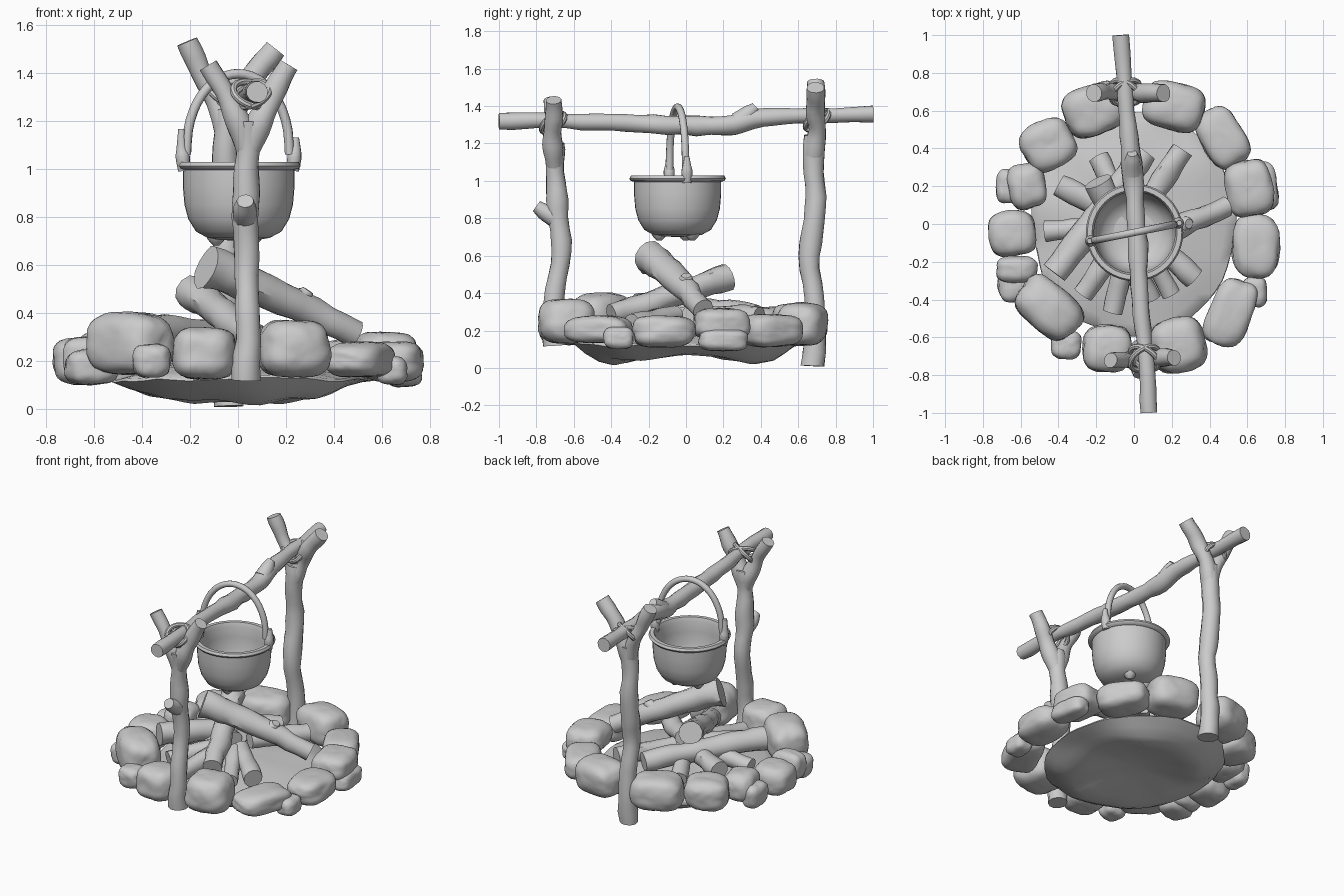
import bpy, bmesh, math
from mathutils import Vector, Matrix, noise

if "Cube" in bpy.data.objects:
    bpy.data.objects.remove(bpy.data.objects["Cube"])

grey = bpy.data.materials.new("stone grey")
grey.diffuse_color = (0.6, 0.6, 0.6, 1)
grey.use_nodes = True
grey.node_tree.nodes["Principled BSDF"].inputs["Base Color"].default_value = grey.diffuse_color


def finish(name, bm, angle=40):
    bmesh.ops.recalc_face_normals(bm, faces=bm.faces)
    me = bpy.data.meshes.new(name)
    bm.to_mesh(me)
    bm.free()
    ob = bpy.data.objects.new(name, me)
    bpy.context.collection.objects.link(ob)
    me.materials.append(grey)
    bpy.ops.object.select_all(action='DESELECT')
    bpy.context.view_layer.objects.active = ob
    ob.select_set(True)
    bpy.ops.object.shade_smooth_by_angle(angle=math.radians(angle))
    return ob


def smooth_path(pts, sub):
    """Catmull-Rom resampling of (x, y, z, radius) points."""
    p = [Vector(q) for q in pts]
    p = [2 * p[0] - p[1]] + p + [2 * p[-1] - p[-2]]
    out = []
    for i in range(1, len(p) - 2):
        a, b, c, d = p[i - 1:i + 3]
        for k in range(sub):
            t = k / sub
            out.append(0.5 * (2 * b + (c - a) * t + (2 * a - 5 * b + 4 * c - d) * t * t
                              + (3 * b - a - 3 * c + d) * t ** 3))
    return out + [p[-2]]


def tube(bm, pts, sides=12, sub=4, rough=0.0, closed=False):
    """Sweep a slightly uneven round section along a path."""
    path = smooth_path(pts, sub)
    if closed:
        path = path[:-1]
    n, rings, ref = len(path), [], None
    for i, q in enumerate(path):
        a, b = (path[i - 1], path[(i + 1) % n]) if closed else (path[max(i - 1, 0)], path[min(i + 1, n - 1)])
        t = (b.xyz - a.xyz).normalized()
        if ref is None:
            ref = t.orthogonal()
        ref = (ref - t * ref.dot(t)).normalized()
        side = t.cross(ref)
        ring = []
        for k in range(sides):
            g = 2 * math.pi * k / sides
            d = ref * math.cos(g) + side * math.sin(g)
            v = q.xyz + d * q.w
            ring.append(bm.verts.new(v + d * q.w * rough * noise.noise(v * 9)))
        rings.append(ring)
    for i in range(n if closed else n - 1):
        r, s = rings[i], rings[(i + 1) % n]
        for k in range(sides):
            bm.faces.new((r[k], r[(k + 1) % sides], s[(k + 1) % sides], s[k]))
    if not closed:
        bm.faces.new(rings[0])
        bm.faces.new(rings[-1])


def branches(name, *paths, rough=0.25):
    bm = bmesh.new()
    for p in paths:
        tube(bm, p, rough=rough)
    return finish(name, bm)


def lathe(prof, steps):
    bm = bmesh.new()
    vs = [bm.verts.new((r, 0, z)) for r, z in prof]
    es = [bm.edges.new(e) for e in zip(vs, vs[1:])]
    bmesh.ops.spin(bm, geom=vs + es, cent=(0, 0, 0), axis=(0, 0, 1), angle=2 * math.pi, steps=steps)
    bmesh.ops.remove_doubles(bm, verts=bm.verts, dist=.0005)
    return bm


# forked posts, each with two branches and a knot
branches("front_post",
         [(.035, -.70, .12, .062), (.04, -.71, .35, .052), (.035, -.665, .62, .052), (.03, -.69, .85, .058),
          (.04, -.70, 1.05, .055), (.045, -.71, 1.2, .055)],
         [(.04, -.70, 1.06, .05), (.0, -.715, 1.2, .05), (-.06, -.72, 1.32, .043), (-.125, -.72, 1.43, .04)],
         [(.04, -.70, 1.06, .05), (.09, -.715, 1.2, .052), (.15, -.71, 1.32, .05), (.215, -.71, 1.43, .043)],
         [(.03, -.69, .79, .05), (.03, -.75, .83, .048), (.03, -.80, .865, .034)])
branches("back_post",
         [(-.035, .68, .01, .063), (-.04, .69, .3, .055), (-.045, .66, .6, .055), (-.05, .69, .85, .058),
          (-.05, .68, 1.1, .052), (-.04, .69, 1.24, .055)],
         [(-.045, .68, 1.13, .048), (-.09, .70, 1.27, .045), (-.15, .70, 1.39, .045), (-.21, .695, 1.53, .046)],
         [(-.045, .68, 1.13, .048), (.0, .70, 1.27, .05), (.07, .69, 1.39, .05), (.155, .69, 1.5, .048)])

# crossbar with a knot
branches("crossbar",
         [(.08, -1.0, 1.32, .045), (.065, -.72, 1.32, .043), (.03, -.4, 1.315, .044), (.02, -.1, 1.30, .052),
          (.0, .2, 1.295, .053), (-.02, .36, 1.335, .058), (-.04, .6, 1.345, .042), (-.07, 1.0, 1.355, .045)],
         [(-.01, .27, 1.32, .052), (-.01, .34, 1.365, .045), (-.01, .375, 1.395, .028)])


# rope lashings: two crossed slanting loops at each fork
def rope(name, c, r):
    bm = bmesh.new()
    for tilt in (.6, -.6):
        m = Matrix.Translation(c) @ Matrix.Rotation(tilt, 4, 'Z') @ Matrix.Rotation(-.75, 4, 'X')
        ring = [m @ Vector((r * 1.2 * math.cos(a), 0, r * math.sin(a)))
                for a in [i * math.pi / 6 for i in range(13)]]
        tube(bm, [(*p, .015) for p in ring], sides=8, sub=2, closed=True)
    finish(name, bm)


rope("front_lashing", (.055, -.71, 1.31), .07)
rope("back_lashing", (-.045, .70, 1.325), .07)

# hollow cooking pot turned from a profile
bm = lathe([(0, .70), (.08, .703), (.13, .712), (.178, .738), (.21, .79), (.226, .85), (.233, .93), (.233, .995),
            (.25, 1.0), (.258, 1.012), (.25, 1.028), (.225, 1.028), (.215, 1.0), (.214, .93), (.207, .85),
            (.19, .795), (.16, .755), (.11, .73), (0, .72)], 40)
bmesh.ops.translate(bm, verts=bm.verts, vec=(.003, -.045, 0))
finish("pot", bm, 50)

# three stub feet
bm = bmesh.new()
for a in (.9, 2.7, 4.9):
    x, y = .1 * math.cos(a), -.045 + .1 * math.sin(a)
    tube(bm, [(x, y, .73, .05), (x, y, .70, .032), (x, y, .68, .012)], sides=10)
finish("pot_feet", bm)

# lugs and arched handle, turned slightly about z
bm = bmesh.new()
for x, y, top in ((-.235, -.09, 1.165), (.24, .005, 1.13)):
    tube(bm, [(x * .96, y, .99, .024), (x * .98, y, 1.05, .03), (x, y, 1.09, .021), (x, y, top, .014)], sides=10)
finish("handle_lugs", bm)
bm = bmesh.new()
arch = []
for i in range(13):
    a = math.pi * (1 - i / 12)
    x = .215 * math.cos(a)
    arch.append((x, -.045 + .2 * x, 1.06 + .335 * math.sin(a) ** .9, .02))
tube(bm, arch, sides=10, sub=2)
finish("pot_handle", bm)


# ring of blocky stones: x, y, half width, half depth, z low, z high, turn
def stone(i, x, y, sx, sy, z0, z1, turn):
    bm = bmesh.new()
    bmesh.ops.create_icosphere(bm, subdivisions=4, radius=1)
    off = Vector((i * 7.3, i * 2.1, 0))
    rot = Matrix.Rotation(math.radians(turn), 3, 'Z')
    for v in bm.verts:
        p = v.co.copy()
        p /= sum(abs(c) ** 3.2 for c in p) ** (1 / 3.2)
        p *= .99 + .08 * noise.noise(v.co * 1.3 + off) + .03 * noise.noise(v.co * 4 + off)
        p = rot @ Vector((p.x * sx, p.y * sy, 0)) + Vector((0, 0, p.z * (z1 - z0) / 2))
        v.co = p + Vector((x, y, (z0 + z1) / 2))
    finish(f"ring_stone_{i:02d}", bm)


for i, s in enumerate([
        (.215, .62, .165, .125, .12, .35, -15), (.47, .455, .115, .165, .11, .29, 30),
        (.61, .19, .125, .15, .15, .32, 10), (.645, -.12, .125, .165, .11, .28, 0),
        (.51, -.47, .115, .18, .13, .28, -22), (.64, -.36, .065, .08, .10, .22, 0),
        (.69, .20, .07, .13, .09, .21, 8), (.235, -.64, .145, .145, .13, .37, 15),
        (-.14, -.66, .13, .125, .12, .34, 0), (-.36, -.64, .08, .075, .13, .27, 0),
        (-.45, -.445, .185, .13, .14, .40, -42), (-.61, -.32, .11, .09, .10, .25, 10),
        (-.62, -.24, .11, .07, .12, .30, 0), (-.645, -.05, .125, .12, .10, .30, 5),
        (-.57, .20, .10, .12, .13, .32, 10), (-.67, .20, .06, .09, .10, .26, 0),
        (-.455, .42, .14, .13, .12, .33, 25), (-.21, .605, .165, .135, .12, .35, 20)]):
    stone(i, *s)

# ash bed: mound on a flared base with a hollow underside, lower to front and back
bm = lathe([(0, .20), (.15, .20), (.3, .185), (.42, .165), (.5, .145), (.56, .13), (.565, .12), (.5, .1),
            (.44, .085), (.38, .075), (.3, .078), (.15, .09), (0, .095)], 48)
for v in bm.verts:
    r, z = v.co.xy.length, v.co.z
    if z < .119:
        v.co.z -= .05 * min(1, abs(v.co.y) / .33) ** 1.5 * min(1, (.58 - r) / .16)
    v.co.z += .02 * noise.noise(v.co * 5) * min(1, r * 3)
    v.co.xy *= 1 + .04 * noise.noise(v.co * 6)
    v.co.x *= .96
    v.co.y *= 1.06
finish("ash_bed", bm, 50)

# three large logs stacked across each other
branches("large_log_upper",
         [(-.13, -.20, .59, .088), (.02, -.12, .53, .08), (.25, -.01, .43, .068), (.49, .09, .31, .055)],
         [(.23, -.01, .44, .055), (.275, .0, .475, .04), (.29, .0, .495, .025)])
branches("large_log_middle",
         [(-.19, .225, .485, .072), (-.10, .03, .42, .068), (-.01, -.19, .35, .066), (.08, -.40, .285, .064)])
branches("large_log_lower",
         [(-.42, -.26, .325, .072), (-.26, -.05, .32, .072), (-.1, .17, .30, .07), (.06, .38, .28, .068)])

# small split logs radiating from the centre: angle, inner and outer reach, radius, outer height
for i, (deg, r0, r1, rad, z) in enumerate([
        (152, .05, .45, .062, .27), (57, .08, .47, .06, .27),
        (-42, .08, .43, .06, .23), (-62, .1, .42, .05, .21), (-104, .1, .48, .056, .22),
        (-126, .1, .46, .056, .23), (185, .1, .47, .055, .22), (118, .1, .40, .055, .21)]):
    c, s = math.cos(math.radians(deg)), math.sin(math.radians(deg))
    m = (r0 + r1) / 2
    branches(f"small_log_{i}", [(c * r0, s * r0, .28, rad * .85), (c * m, s * m, (z + .28) / 2, rad),
                                (c * r1, s * r1, z, rad)])
